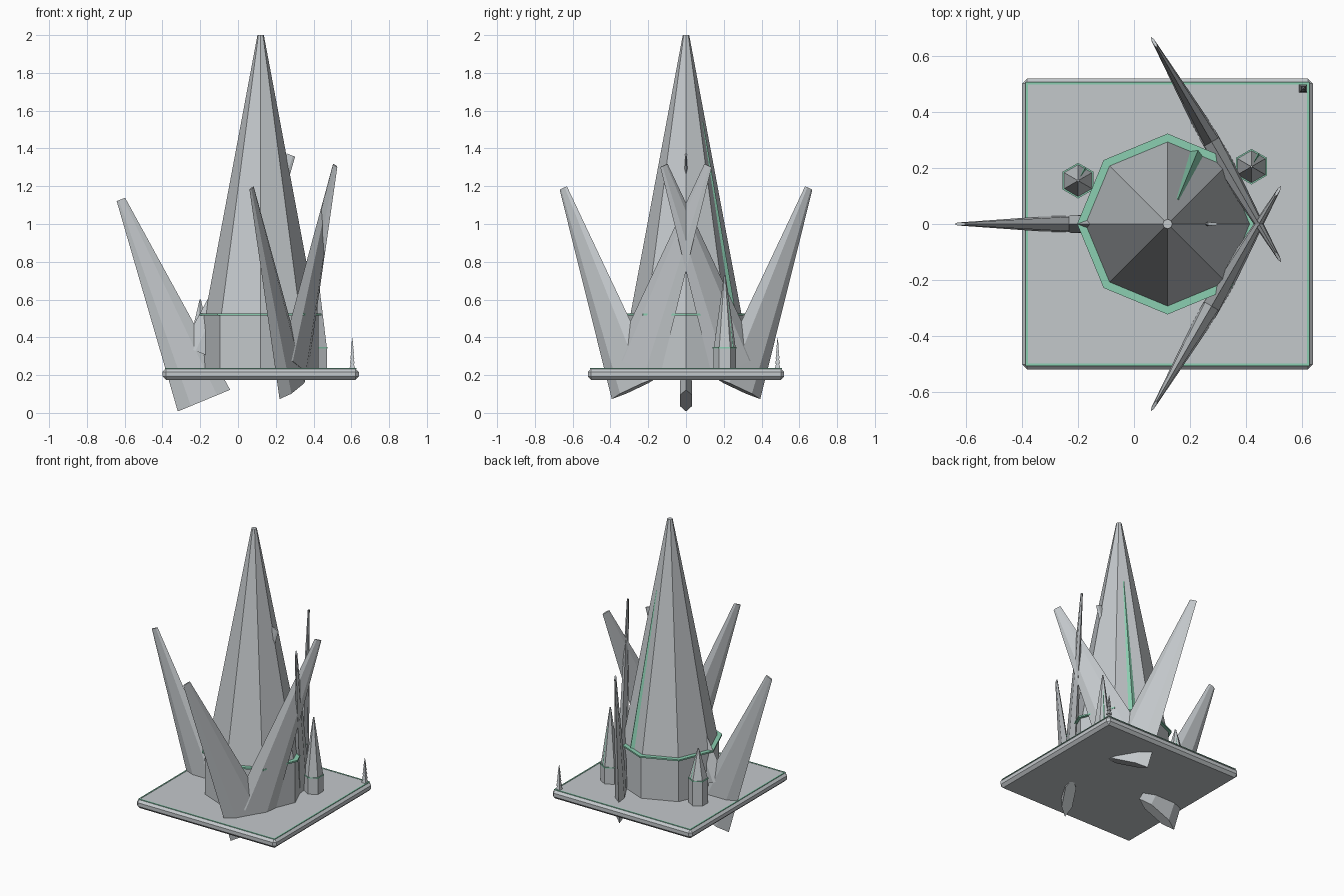
import bpy, bmesh, math
from mathutils import Vector

if "Cube" in bpy.data.objects:
    bpy.data.objects.remove(bpy.data.objects["Cube"])


def make_material(name, rgb):
    mat = bpy.data.materials.new(name)
    mat.use_nodes = True
    mat.diffuse_color = (*rgb, 1)
    mat.node_tree.nodes["Principled BSDF"].inputs["Base Color"].default_value = (*rgb, 1)
    return mat


STONE = make_material("pale grey stone", (0.55, 0.58, 0.60))
GREEN = make_material("mint green trim", (0.26, 0.62, 0.44))


def finish(name, bm, mat):
    bmesh.ops.recalc_face_normals(bm, faces=bm.faces)
    mesh = bpy.data.meshes.new(name)
    bm.to_mesh(mesh)
    bm.free()
    mesh.materials.append(mat)
    obj = bpy.data.objects.new(name, mesh)
    bpy.context.collection.objects.link(obj)
    return obj


def frustum(name, base, tip, r0, r1, sides, mat, across=(1, 0, 0), flat=1.0, start=0.0):
    """Tapered prism between two points; flat squeezes it crosswise to 'across'."""
    base, tip = Vector(base), Vector(tip)
    axis = (tip - base).normalized()
    u = Vector(across)
    u = (u - axis * u.dot(axis)).normalized()
    v = axis.cross(u) * flat
    bm = bmesh.new()
    rings = []
    for centre, r in ((base, r0), (tip, r1)):
        angles = [start + math.tau * i / sides for i in range(sides)]
        rings.append([bm.verts.new(centre + (u * math.cos(a) + v * math.sin(a)) * r) for a in angles])
    for i in range(sides):
        j = (i + 1) % sides
        bm.faces.new((rings[0][i], rings[0][j], rings[1][j], rings[1][i]))
    bm.faces.new(rings[0])
    bm.faces.new(rings[1])
    return finish(name, bm, mat)


CX = 0.12       # tower and platform axis
FLOOR = 0.235   # top of the platform

# Platform: bevelled slab
bm = bmesh.new()
bmesh.ops.create_cube(bm, size=1)
for v in bm.verts:
    v.co = Vector((CX + v.co.x * 1.04, v.co.y * 1.04, 0.205 + v.co.z * 0.06))
platform = finish("platform", bm, STONE)
bevel = platform.modifiers.new("edge bevel", 'BEVEL')
bevel.width = 0.018
bevel.segments = 1

# Thin green border line on the platform
for i in range(4):
    a = i * math.pi / 2
    bm = bmesh.new()
    bmesh.ops.create_cube(bm, size=1)
    for v in bm.verts:
        x, y = 0.503 + v.co.x * 0.009, v.co.y * 1.015
        v.co = Vector((CX + x * math.cos(a) - y * math.sin(a),
                       x * math.sin(a) + y * math.cos(a), FLOOR + v.co.z * 0.004))
    finish("platform_border_%d" % (i + 1), bm, GREEN)


def tower(name, x, y, sides, start, radius, ring_z, top_z, top_r, strip_dir, strip_w):
    """Prism column, trim ring, tall spire and a glowing strip on one spire face."""
    frustum(name + "_column", (x, y, FLOOR - 0.01), (x, y, ring_z), radius, radius,
            sides, STONE, start=start)
    half = 0.005 if sides == 8 else 0.003
    frustum(name + "_ring", (x, y, ring_z - half), (x, y, ring_z + half),
            radius * 1.06, radius * 1.06, sides, GREEN, start=start)
    r_low = radius * 0.965
    frustum(name + "_spire", (x, y, ring_z), (x, y, top_z), r_low, top_r,
            sides, STONE, start=start)
    ends = []
    for t in (0.005, 0.69):
        r = (r_low + (top_r - r_low) * t) * math.cos(math.pi / sides)
        ends.append((x + r * math.cos(strip_dir), y + r * math.sin(strip_dir),
                     ring_z + (top_z - ring_z) * t))
    side = (-math.sin(strip_dir), math.cos(strip_dir), 0)
    frustum(name + "_strip", ends[0], ends[1], strip_w, strip_w * 0.2, 4, GREEN,
            across=side, flat=0.6)


tower("main_tower", CX, 0, 8, 0, 0.305, 0.52, 2.0, 0.017, math.radians(67.5), 0.024)
tower("left_turret", 0.42, 0.205, 6, math.pi / 2, 0.06, 0.345, 0.73, 0.004, math.radians(30 + 30), 0.006)
tower("right_turret", -0.2, 0.155, 6, math.pi / 2, 0.06, 0.40, 0.60, 0.004, math.radians(30 + 30), 0.006)

# Crystal pairs: an outer and an inner flat shard crossing in a V.
# Each lies in a vertical plane through (ox, 0); points are (distance, height).
PAIRS = (
    ("right", 0.0, 0, (-0.18, 0.065), (-0.62, 1.13), (-0.155, 0.30), (0.28, 1.365)),
    ("front", 0.447, 60, (-0.315, 0.13), (-0.75, 1.19), (-0.30, 0.245), (0.135, 1.31)),
    ("back", 0.447, -60, (-0.315, 0.13), (-0.75, 1.19), (-0.30, 0.245), (0.135, 1.31)),
)
for label, ox, degrees, b1, t1, b2, t2 in PAIRS:
    d = Vector((math.cos(math.radians(degrees)), math.sin(math.radians(degrees)), 0))
    for part, b, t in (("outer", b1, t1), ("inner", b2, t2)):
        ends = [Vector((ox, 0, 0)) + d * s + Vector((0, 0, z)) for s, z in (b, t)]
        frustum("%s_%s_shard" % (label, part), ends[0], ends[1], 0.15, 0.024, 6,
                STONE, across=d, flat=0.25)

# Tiny tiered pinnacle on the back left corner
for i in range(5):
    z = FLOOR + i * 0.028
    r = 0.022 - i * 0.0033
    frustum("corner_pinnacle_tier_%d" % (i + 1), (0.605, 0.485, z - 0.002),
            (0.605, 0.485, z + 0.05), r, 0.001, 4, STONE, start=math.pi / 4)
